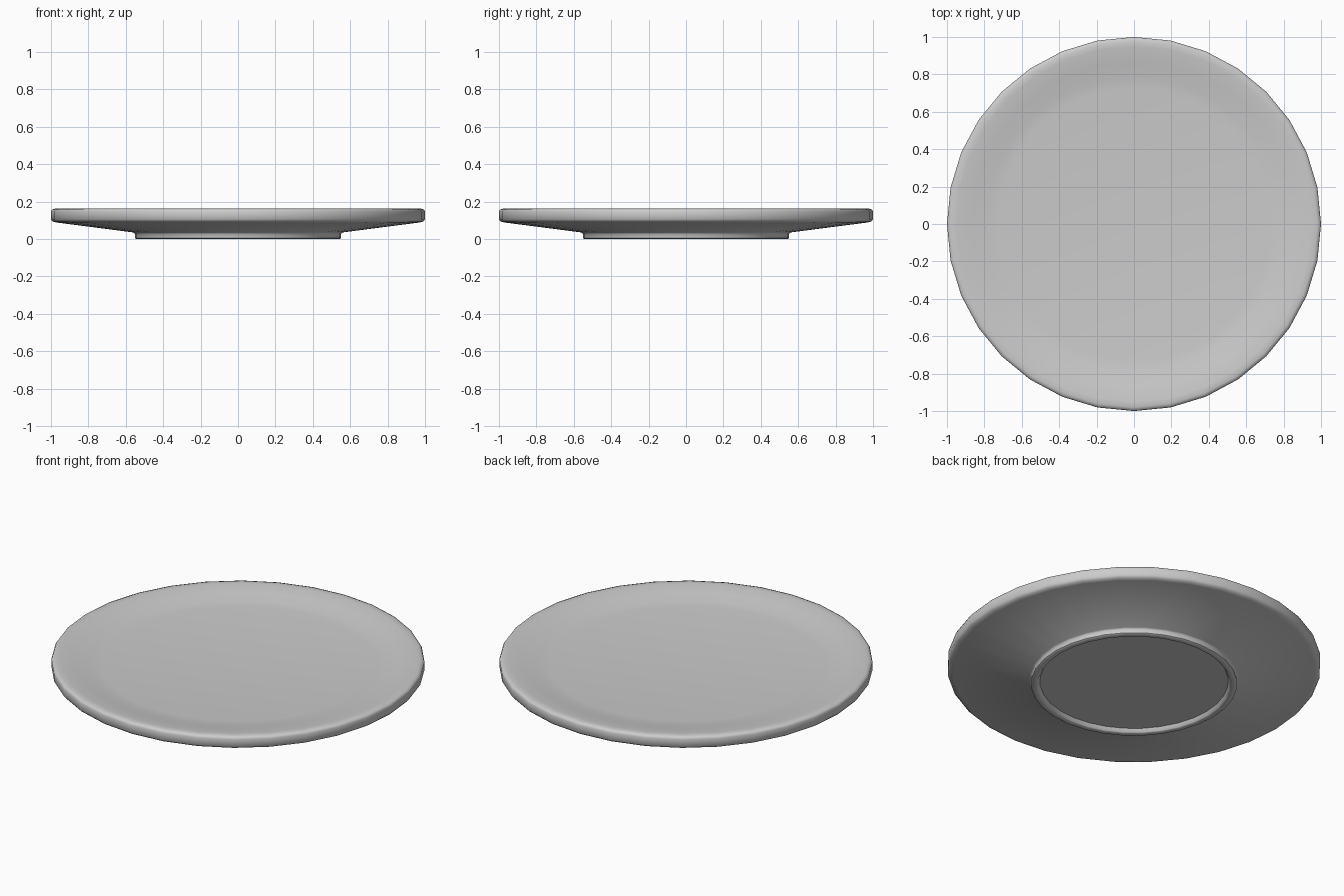
import bpy, bmesh, math

if "Cube" in bpy.data.objects:
    bpy.data.objects.remove(bpy.data.objects["Cube"])

SIDES = 32

# Cross-section (radius, height) from the middle of the underside to the middle of the top
profile = [
    (0.0, 0.022), (0.505, 0.022), (0.515, 0.004), (0.52, 0.0),       # recess inside the foot
    (0.545, 0.0), (0.552, 0.005), (0.552, 0.028), (0.56, 0.035),     # foot ring
    (0.97, 0.088), (0.99, 0.093), (1.0, 0.105),                      # sloping underside
    (1.0, 0.147), (0.995, 0.157), (0.98, 0.162), (0.95, 0.161),      # rim
    (0.87, 0.148), (0.79, 0.133), (0.73, 0.127), (0.0, 0.127),       # shallow well
]

# Plate: profile turned around the vertical axis
bm = bmesh.new()
verts = [bm.verts.new((r, 0, z)) for r, z in profile]
edges = [bm.edges.new(pair) for pair in zip(verts, verts[1:])]
bmesh.ops.spin(bm, geom=verts + edges, cent=(0, 0, 0), axis=(0, 0, 1),
               angle=2 * math.pi, steps=SIDES, use_merge=True)
bmesh.ops.remove_doubles(bm, verts=bm.verts, dist=0.0005)
bmesh.ops.recalc_face_normals(bm, faces=bm.faces)
mesh = bpy.data.meshes.new("plate")
bm.to_mesh(mesh)
bm.free()

plate = bpy.data.objects.new("plate", mesh)
bpy.context.collection.objects.link(plate)

# Pale grey glaze
glaze = bpy.data.materials.new("pale grey glaze")
glaze.diffuse_color = (0.6, 0.6, 0.6, 1)
glaze.use_nodes = True
glaze.node_tree.nodes["Principled BSDF"].inputs["Base Color"].default_value = glaze.diffuse_color
mesh.materials.append(glaze)

# Smooth shading, sharp only at hard corners
bpy.context.view_layer.objects.active = plate
plate.select_set(True)
bpy.ops.object.shade_smooth_by_angle(angle=math.radians(50))
